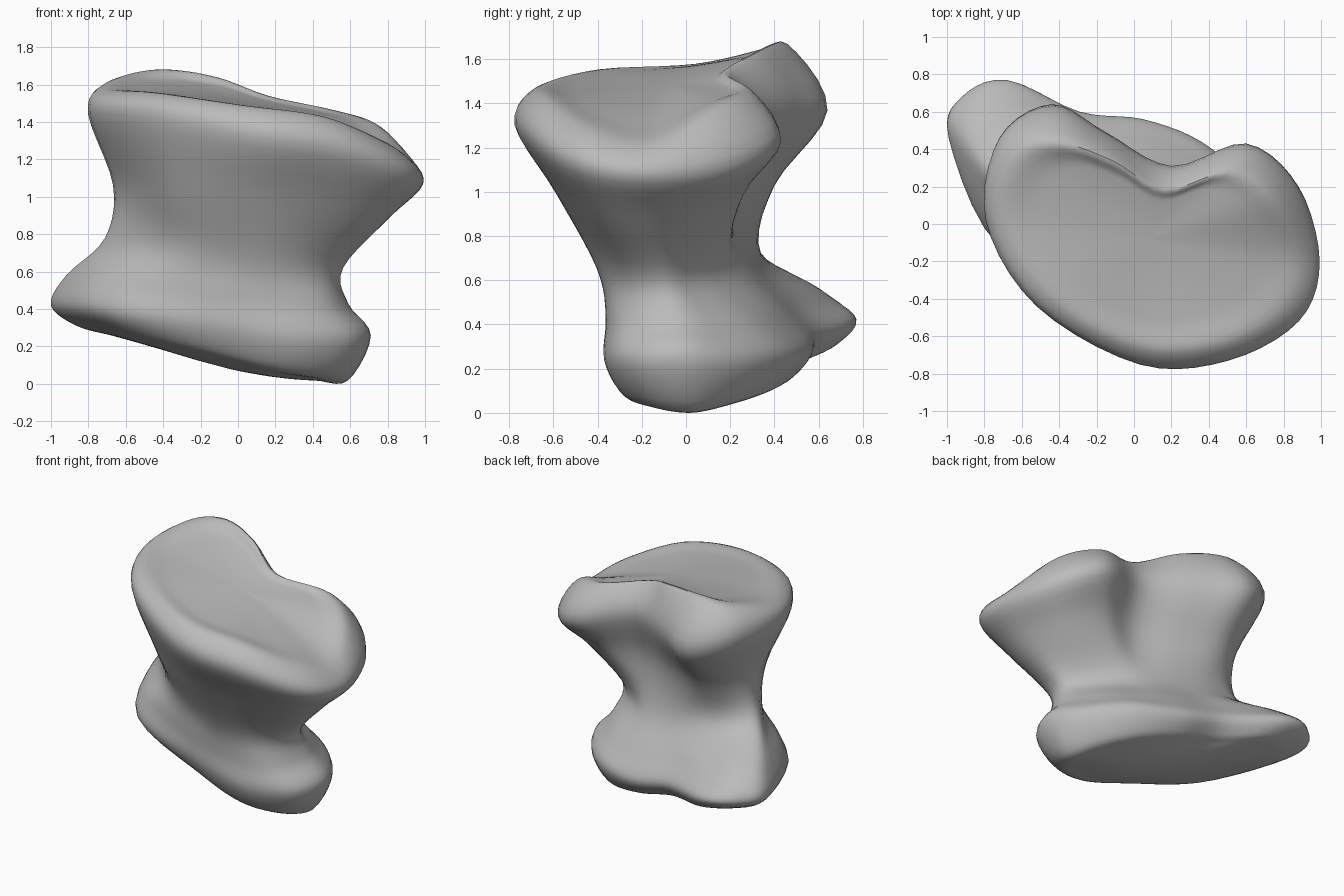
import bpy
import bmesh
from mathutils import Vector

AROUND, UP = 5, 5  # subdivisions between control points and between rings

cube = bpy.data.objects.get("Cube")
if cube:
    bpy.data.objects.remove(cube, do_unlink=True)


def spline(a, b, c, d, t):
    """Catmull-Rom point between b and c."""
    return 0.5 * (2 * b + (c - a) * t + (2 * a - 5 * b + 4 * c - d) * t ** 2
                  + (3 * b - a - 3 * c + d) * t ** 3)


def ring(points):
    """Control points in hundredths become vectors."""
    return [Vector(p) / 100 for p in points]


def inset(rim, centre, scale, heights):
    """Shrink a rim towards a centre and give it new heights."""
    result = []
    for p, h in zip(rim, heights):
        q = centre + (p - centre) * scale
        result.append(Vector((q.x, q.y, h / 100)))
    return result


def bowl(rim, centre, slope_x, slope_y):
    """Shrinking rings that flatten into a tilted plane at the centre."""
    rings = []
    for scale in (0.75, 0.5, 0.25, 0.02):
        inner = []
        for p in rim:
            d = p - centre
            tilt = slope_x * d.x + slope_y * d.y
            z = centre.z + tilt * scale + (d.z - tilt) * scale ** 2
            inner.append(Vector((centre.x + d.x * scale, centre.y + d.y * scale, z)))
        rings.append(inner)
    return rings


def smooth_ring(points):
    n = len(points)
    return [spline(points[i - 1], points[i], points[(i + 1) % n],
                   points[(i + 2) % n], k / AROUND)
            for i in range(n) for k in range(AROUND)]


def loft(name, rings, material):
    """Skin smooth surfaces through closed rings and cap both ends."""
    rings = [smooth_ring(r) for r in rings]
    last = len(rings) - 1
    levels = []
    for i in range(last):
        a, d = rings[max(i - 1, 0)], rings[min(i + 2, last)]
        for k in range(UP):
            levels.append([spline(*pts, k / UP)
                           for pts in zip(a, rings[i], rings[i + 1], d)])
    levels.append(rings[last])
    lowest = min(p.z for level in levels for p in level)

    bm = bmesh.new()
    grid = [[bm.verts.new(p - Vector((0, 0, lowest))) for p in level]
            for level in levels]
    for low, high in zip(grid, grid[1:]):
        for j in range(len(low)):
            bm.faces.new((low[j - 1], low[j], high[j], high[j - 1]))
    bm.faces.new(grid[0])
    bm.faces.new(grid[-1])
    bmesh.ops.recalc_face_normals(bm, faces=bm.faces)
    mesh = bpy.data.meshes.new(name)
    bm.to_mesh(mesh)
    bm.free()
    mesh.materials.append(material)
    obj = bpy.data.objects.new(name, mesh)
    bpy.context.collection.objects.link(obj)
    bpy.context.view_layer.objects.active = obj
    obj.select_set(True)
    bpy.ops.object.shade_smooth_by_angle(angle=0.7)


# Single plain grey
grey = bpy.data.materials.new("plain_grey")
grey.use_nodes = True
colour = (0.5, 0.5, 0.5, 1)
grey.diffuse_color = colour
grey.node_tree.nodes["Principled BSDF"].inputs["Base Color"].default_value = colour

# Rings run from the -x end, around the back, to the front
foot_rim = ring([(-99, 46, 46), (-92, 68, 47), (-68, 77, 46), (-29, 60, 40),
                 (5, 56, 33), (36, 44, 31), (60, 22, 29), (71, -3, 30),
                 (60, -27, 28), (28, -37, 28), (-15, -31, 35), (-72, -12, 44)])
shoulder = ring([(-91, 38, 62), (-84, 56, 62), (-64, 63, 57), (-26, 49, 54),
                 (8, 44, 48), (34, 32, 46), (50, 15, 46), (59, -5, 47),
                 (50, -27, 46), (26, -36, 47), (-15, -32, 52), (-66, -11, 60)])
low_waist = ring([(-70, 14, 82), (-62, 29, 80), (-39, 34, 76), (-12, 32, 73),
                  (12, 26, 70), (30, 16, 69), (45, 4, 67), (56, -10, 66),
                  (50, -27, 67), (28, -39, 69), (0, -39, 72), (-38, -24, 78)])
high_waist = ring([(-66, 10, 110), (-58, 32, 109), (-40, 40, 107), (-12, 32, 105),
                   (18, 21, 103), (48, 26, 103), (70, 10, 95), (81, -18, 93),
                   (72, -42, 95), (37, -57, 102), (0, -57, 106), (-40, -36, 108)])
head_rim = ring([(-79, 2, 148), (-72, 46, 148), (-44, 64, 141), (-15, 49, 141),
                 (20, 31, 138), (60, 43, 127), (88, 20, 116), (99, -20, 111),
                 (88, -52, 117), (50, -73, 130), (3, -75, 137), (-52, -44, 147)])
crown = ring([(-73, 5, 161), (-64, 38, 168), (-41, 46, 171), (-12, 36, 167),
              (17, 20, 157), (53, 30, 149), (77, 14, 141), (91, -18, 125),
              (81, -46, 132), (47, -65, 146), (3, -67, 152), (-46, -40, 159)])

# Slanted sole under the foot
sole_centre = Vector((-0.1, 0.18, 0.14))
sole = inset(foot_rim, sole_centre, 0.85,
             [35, 36, 35, 29, 22, 16, 10, 6, 9, 13, 22, 33])

# Sole, flared foot, narrow waist and saddle-shaped head in one skin
loft("bone_body", bowl(sole, sole_centre, -0.25, 0.1)[::-1]
     + [sole, foot_rim, shoulder, low_waist, high_waist, head_rim, crown]
     + bowl(crown, Vector((0.08, -0.08, 1.54)), -0.2, 0.1), grey)
